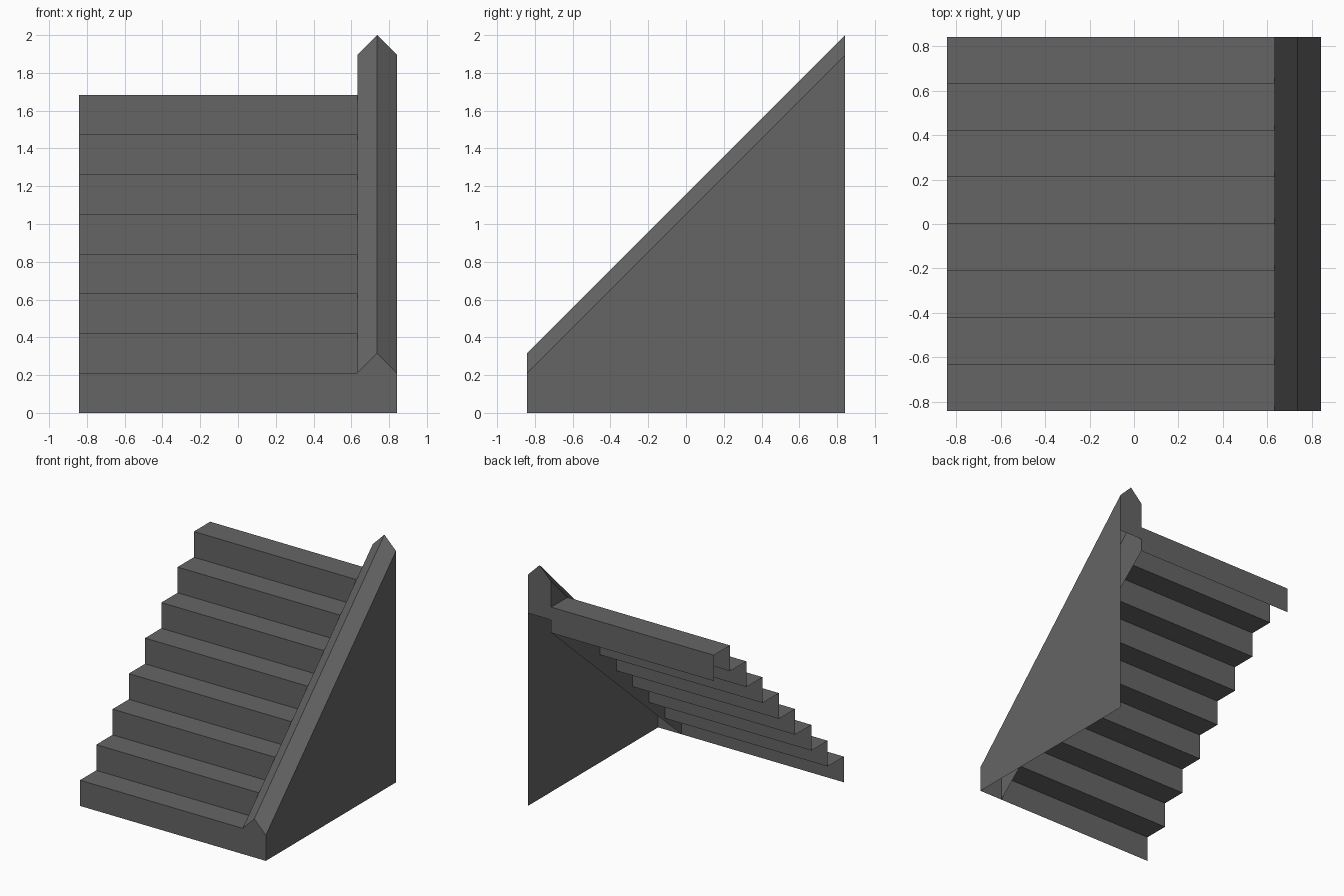
import bpy

if "Cube" in bpy.data.objects:
    bpy.data.objects.remove(bpy.data.objects["Cube"])

STEPS = 8
H = 1.684 / STEPS          # rise and depth of one step
L, R = -0.842, 0.842       # left / right (also front / back)
IN = R - H                 # inner face of the railing
MID = R - H / 2            # railing ridge

grey = bpy.data.materials.new("stone grey")
grey.diffuse_color = (0.13, 0.13, 0.13, 1)
grey.use_nodes = True
grey.node_tree.nodes["Principled BSDF"].inputs["Base Color"].default_value = grey.diffuse_color


def sheet(name, verts, faces):
    me = bpy.data.meshes.new(name)
    me.from_pydata(verts, [], faces)
    me.materials.append(grey)
    me.update()
    ob = bpy.data.objects.new(name, me)
    bpy.context.collection.objects.link(ob)
    return ob


# Stairs: zigzag profile of risers and treads, with a short lip at the back
profile = []
for k in range(STEPS):
    profile += [(L + k * H, k * H), (L + k * H, (k + 1) * H)]
profile += [(R, STEPS * H), (R, (STEPS - 1) * H)]
n = len(profile)
verts = [(x, y, z) for x in (L, IN) for y, z in profile]
sheet("stairs", verts, [(i, n + i, n + i + 1, i + 1) for i in range(n - 1)])

# Railing: hollow shell with a ridged top, open underneath
z_back = (STEPS - 1) * H
front = [(IN, L, 0), (IN, L, H), (MID, L, 1.5 * H), (R, L, H), (R, L, 0)]
back = [(IN, R, z_back), (IN, R, 9 * H), (MID, R, 9.5 * H), (R, R, 9 * H), (R, R, 0)]
faces = [(i, i + 1, i + 6, i + 5) for i in range(4)]
faces.append((4, 3, 2, 1, 0))
sheet("railing", front + back, [f[::-1] for f in faces[:4]] + [faces[4]])

# Small end cap closing the upper back of the railing
sheet("railing_end_cap",
      [(IN, R, 7.5 * H), (IN, R, 9 * H), (MID, R, 9.5 * H), (R, R, 9 * H), (R, R, 7.5 * H)],
      [(0, 1, 2, 3, 4)])
